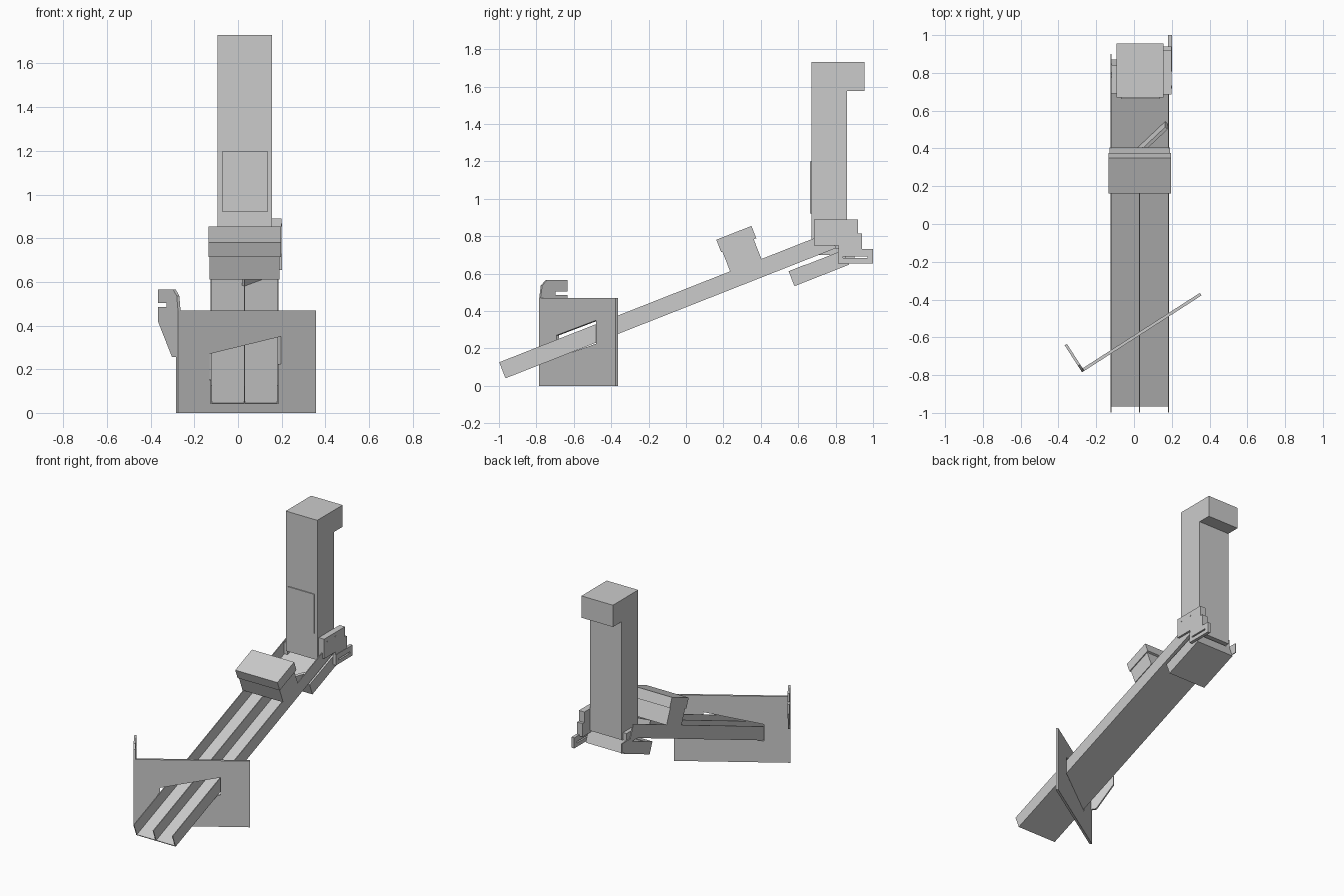
import bpy, bmesh, math
from mathutils import Vector, Matrix

if "Cube" in bpy.data.objects:
    bpy.data.objects.remove(bpy.data.objects["Cube"])

X, Y, Z = Vector((1, 0, 0)), Vector((0, 1, 0)), Vector((0, 0, 1))


def prism(name, loops, origin, a, b, c, depth):
    """Extrude an outline (plus optional hole outlines) lying in plane a,b along c."""
    bm = bmesh.new()
    o = Vector(origin)
    edges = []
    for loop in loops:
        vs = [bm.verts.new(o + a * p + b * q) for p, q in loop]
        edges += [bm.edges.new((vs[i - 1], vs[i])) for i in range(len(vs))]
    if len(loops) == 1:
        faces = [bm.faces.new(vs)]
    else:
        bmesh.ops.triangle_fill(bm, edges=edges, use_beauty=True, normal=a.cross(b))
        faces = bm.faces[:]
    ext = bmesh.ops.extrude_face_region(bm, geom=faces, use_keep_orig=True)
    moved = [g for g in ext["geom"] if isinstance(g, bmesh.types.BMVert)]
    bmesh.ops.translate(bm, verts=moved, vec=c * depth)
    bmesh.ops.recalc_face_normals(bm, faces=bm.faces[:])
    me = bpy.data.meshes.new(name)
    bm.to_mesh(me)
    bm.free()
    ob = bpy.data.objects.new(name, me)
    bpy.context.collection.objects.link(ob)
    return ob


def rect(p0, q0, p1, q1):
    return [(p0, q0), (p1, q0), (p1, q1), (p0, q1)]


def side(name, loops, x0, x1):
    """Profile in y,z extruded across x."""
    return prism(name, loops, (x0, 0, 0), Y, Z, X, x1 - x0)


# Inclined frame of the conveyor: U runs uphill, V is perpendicular to its floor
ang = math.radians(21.5)
U = Vector((0, math.cos(ang), math.sin(ang)))
V = Vector((0, -math.sin(ang), math.cos(ang)))
T = Vector((0, -0.965, 0.04))


def tilted(name, loops, x0, x1):
    return prism(name, loops, T + X * x0, U, V, X, x1 - x0)


# Conveyor trough and its centre divider
t = 0.006
prism("conveyor_trough", [[(-0.125, 0), (0.185, 0), (0.185, 0.092), (0.185 - t, 0.092),
      (0.185 - t, t), (-0.125 + t, t), (-0.125 + t, 0.092), (-0.125, 0.092)]],
      T, X, V, U, 1.90)
tilted("lane_divider", [rect(0, t, 1.47, 0.09)], 0.027, 0.033)

# Diverter bar merging the two lanes behind the gate
d0, d1 = Vector((0.03, 1.46)), Vector((0.178, 1.61))
n = Vector((-(d1 - d0).y, (d1 - d0).x)).normalized() * 0.018
prism("diverter_bar", [[d0, d1, d1 + n, d0 + n]], T + V * t, X, U, V, 0.08)

# Gate over the trough
tilted("gate_body", [rect(1.327, 0.09, 1.507, 0.206)], -0.13, 0.19)
tilted("gate_head", [rect(1.32, 0.205, 1.522, 0.276)], -0.135, 0.197)

# Drive housing beneath the upper end
tilted("drive_front", [rect(1.618, -0.108, 1.715, -0.022)], -0.12, 0.18)
tilted("drive_housing", [rect(1.715, -0.108, 1.93, -0.024)], -0.12, 0.18)

# Slanted wall panel with an opening for the trough
P = Vector((0.841, 0.541, 0)).normalized()
N = Vector((-P.y, P.x, 0))
corner = Vector((-0.275, -0.785, 0))
prism("wall_panel", [rect(0, 0, 0.752, 0.47),
      [(0.172, 0.15), (0.562, 0.225), (0.562, 0.35), (0.172, 0.27)]],
      corner, P, Z, N, 0.016)

# Hooked latch plate, square to the panel
prism("latch_plate", [[(0, 0.255), (0.05, 0.255), (0.17, 0.42), (0.17, 0.485), (0.095, 0.485),
      (0.095, 0.503), (0.17, 0.503), (0.17, 0.565), (0.04, 0.565), (0.01, 0.535), (0, 0.47)]],
      corner, N, Z, P, 0.014)

# Tower with its overhanging top, and front access door
side("tower", [[(0.67, 0.735), (0.86, 0.735), (0.86, 1.575), (0.955, 1.575),
     (0.955, 1.73), (0.67, 1.73)]], -0.093, 0.155)
side("access_door", [rect(0.663, 0.92, 0.672, 1.2)], -0.07, 0.135)


# Mounting brackets beside the tower base
def ring(cy, cz, r):
    return [(cy + r * math.cos(i * math.pi / 4), cz + r * math.sin(i * math.pi / 4)) for i in range(8)]


side("right_bracket", [[(0.685, 0.75), (0.815, 0.75), (0.815, 0.72), (0.94, 0.72), (0.94, 0.815),
     (0.92, 0.815), (0.92, 0.89), (0.685, 0.89)]], 0.156, 0.199)
for i, y in enumerate((0.725, 0.815)):
    side("bracket_bolt_%d" % (i + 1), [ring(y, 0.86, 0.007)], 0.19, 0.201)
side("bracket_foot", [rect(0.813, 0.655, 1.0, 0.73), rect(0.84, 0.682, 0.97, 0.692)], 0.18, 0.202)
side("left_bracket", [rect(0.69, 0.70, 0.84, 0.78)], -0.12, -0.093)
side("left_bracket_tab", [rect(0.80, 0.66, 0.90, 0.73)], -0.125, -0.119)
